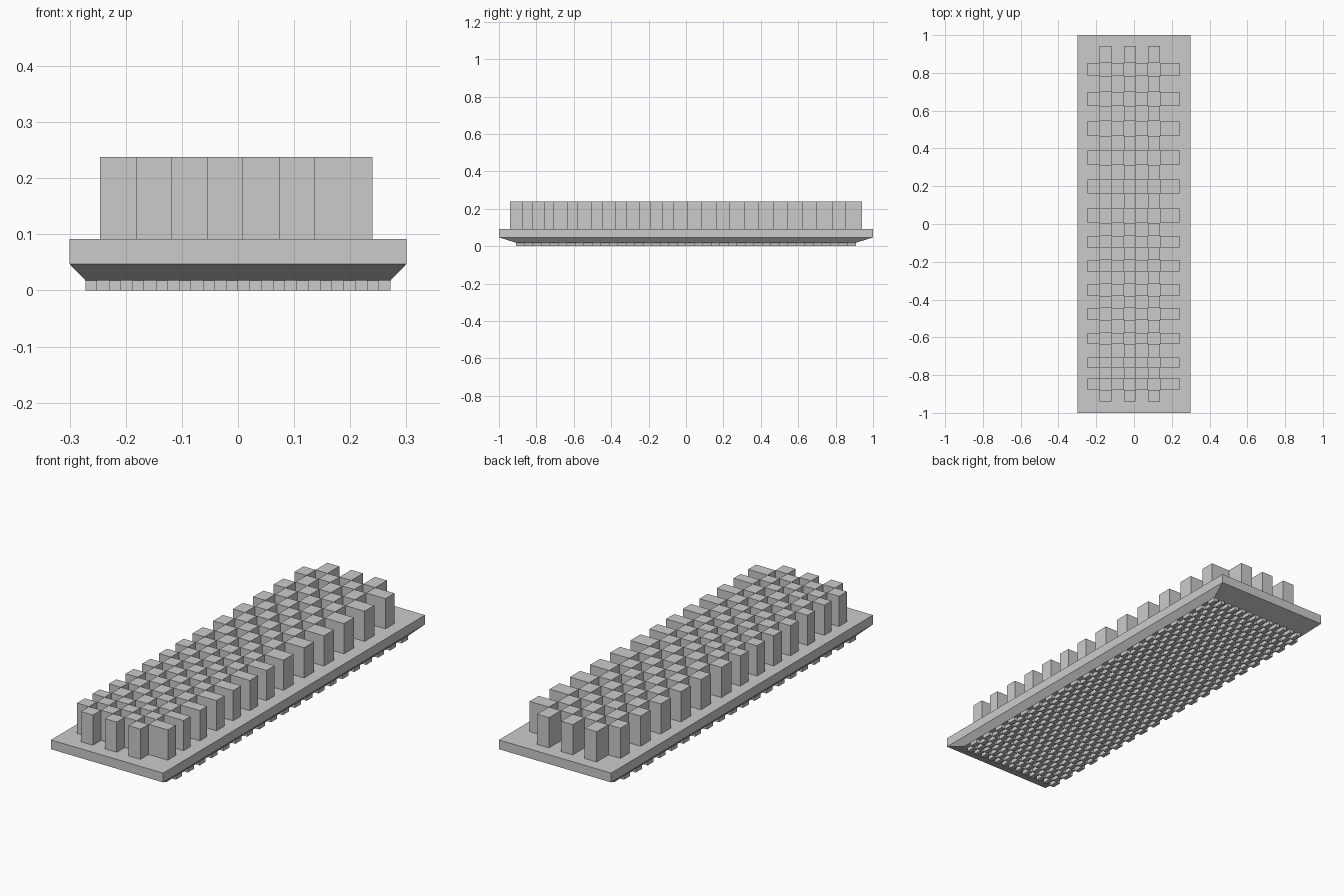
import bpy
import bmesh
from mathutils import Matrix, Vector

cube = bpy.data.objects.get("Cube")
if cube:
    bpy.data.objects.remove(cube, do_unlink=True)

GREY = (0.6, 0.6, 0.6, 1.0)
grey = bpy.data.materials.new("light grey")
grey.use_nodes = True
grey.diffuse_color = GREY
grey.node_tree.nodes["Principled BSDF"].inputs["Base Color"].default_value = GREY


def finish(name, bm):
    bmesh.ops.recalc_face_normals(bm, faces=bm.faces)
    mesh = bpy.data.meshes.new(name)
    bm.to_mesh(mesh)
    bm.free()
    mesh.materials.append(grey)
    obj = bpy.data.objects.new(name, mesh)
    bpy.context.collection.objects.link(obj)
    return obj


def add_box(bm, x0, x1, y0, y1, z0, z1):
    lo, hi = Vector((x0, y0, z0)), Vector((x1, y1, z1))
    bmesh.ops.create_cube(bm, size=1, matrix=Matrix.Translation((lo + hi) / 2)
                          @ Matrix.Diagonal((*(hi - lo), 1)))


def checkerboard(name, xs, ys, z0, z1, parity):
    """Boxes on alternate cells between the given grid lines."""
    bm = bmesh.new()
    for i in range(len(xs) - 1):
        for j in range(len(ys) - 1):
            if (i + j) % 2 == parity:
                add_box(bm, xs[i], xs[i + 1], ys[j], ys[j + 1], z0, z1)
    return finish(name, bm)


def grid_lines(half, count):
    return [-half + 2 * half * k / count for k in range(count + 1)]


# Base plate with a chamfered underside
bm = bmesh.new()
rings = []
for hx, hy, z in ((0.272, 0.908, 0.018), (0.3, 1.0, 0.047), (0.3, 1.0, 0.092)):
    rings.append([bm.verts.new((sx * hx, sy * hy, z))
                  for sx, sy in ((-1, -1), (1, -1), (1, 1), (-1, 1))])
bm.faces.new(rings[0])
bm.faces.new(rings[-1])
for low, high in zip(rings, rings[1:]):
    for k in range(4):
        n = (k + 1) % 4
        bm.faces.new((low[k], low[n], high[n], high[k]))
finish("base_plate", bm)

# Tall posts: the last column is wider, the rows are uneven
post_x = [-0.246, -0.182, -0.118, -0.054, 0.009, 0.073, 0.137, 0.24]
post_y = [-0.94, -0.878, -0.818, -0.759, -0.706, -0.634, -0.578, -0.507, -0.446,
          -0.38, -0.318, -0.252, -0.191, -0.125, -0.064, 0.005, 0.082, 0.162,
          0.236, 0.313, 0.39, 0.467, 0.544, 0.624, 0.698, 0.783, 0.852, 0.942]
checkerboard("top_posts", post_x, post_y, 0.092, 0.238, 1)

# Small studs under the plate
checkerboard("bottom_studs", grid_lines(0.272, 26), grid_lines(0.908, 40), 0.0, 0.018, 0)
